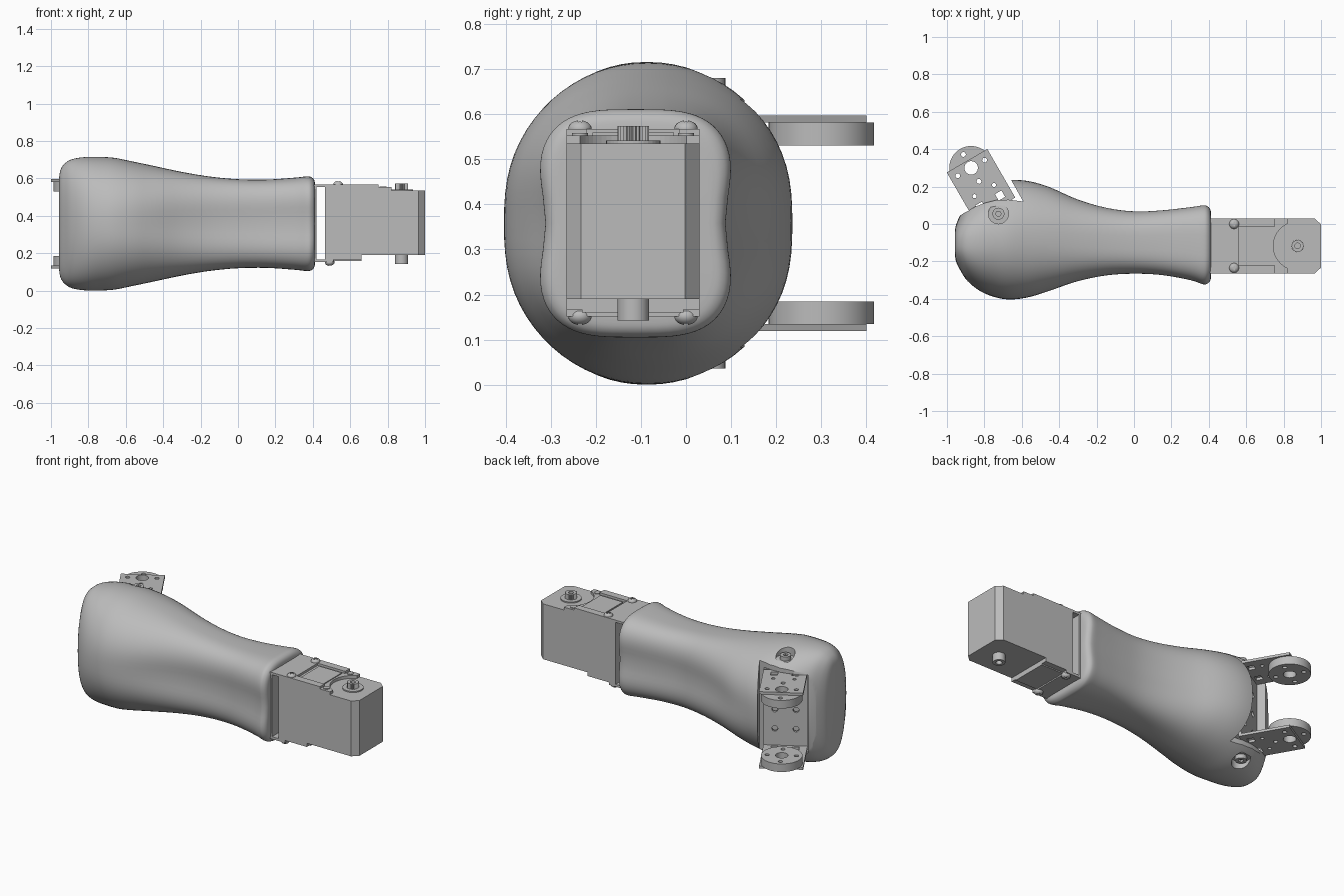
import bpy, bmesh, math
from mathutils import Matrix, Vector

cube = bpy.data.objects.get("Cube")
if cube:
    bpy.data.objects.remove(cube)

grey = bpy.data.materials.new("plain_grey")
grey.use_nodes = True
GREY = (0.5, 0.5, 0.5, 1)
grey.diffuse_color = GREY
grey.node_tree.nodes["Principled BSDF"].inputs["Base Color"].default_value = GREY

MID = 0.358  # height of the horizontal symmetry plane


def finish(name, bm):
    bmesh.ops.recalc_face_normals(bm, faces=bm.faces)
    mesh = bpy.data.meshes.new(name)
    bm.to_mesh(mesh)
    bm.free()
    mesh.materials.append(grey)
    obj = bpy.data.objects.new(name, mesh)
    bpy.context.collection.objects.link(obj)
    return obj


def add_prism(bm, outline, z0, z1):
    low = [bm.verts.new((x, y, z0)) for x, y in outline]
    high = [bm.verts.new((x, y, z1)) for x, y in outline]
    bm.faces.new(low[::-1])
    bm.faces.new(high)
    n = len(low)
    for i in range(n):
        j = (i + 1) % n
        bm.faces.new((low[i], low[j], high[j], high[i]))


def prism(name, outline, z0, z1):
    bm = bmesh.new()
    add_prism(bm, outline, z0, z1)
    return finish(name, bm)


def circle(x, y, r, n=32):
    return [(x + r * math.cos(math.tau * i / n), y + r * math.sin(math.tau * i / n))
            for i in range(n)]


def rect(x0, x1, y0, y1):
    return [(x0, y0), (x1, y0), (x1, y1), (x0, y1)]


def cut(obj, cutter):
    mod = obj.modifiers.new("cut", "BOOLEAN")
    mod.operation, mod.solver, mod.object = "DIFFERENCE", "EXACT", cutter
    graph = bpy.context.evaluated_depsgraph_get()
    mesh = bpy.data.meshes.new_from_object(obj.evaluated_get(graph))
    obj.modifiers.clear()
    obj.data = mesh
    bpy.data.objects.remove(cutter)


def smooth(obj, angle=35):
    bpy.ops.object.select_all(action="DESELECT")
    obj.select_set(True)
    bpy.context.view_layer.objects.active = obj
    bpy.ops.object.shade_smooth_by_angle(angle=math.radians(angle))


# Limb shell: x, back and front y limits, half height, waist, squareness
stations = [
    (-.957, -.17, -.03, .24, 0, 2.6), (-.95, -.205, .0, .285, 0, 2.5),
    (-.93, -.245, .045, .318, 0, 2.4), (-.89, -.305, .11, .344, 0, 2.3),
    (-.82, -.36, .18, .356, 0, 2.2), (-.74, -.395, .225, .357, .01, 2.1),
    (-.66, -.41, .242, .352, .02, 2.1), (-.56, -.4, .238, .332, .03, 2.2),
    (-.45, -.37, .21, .309, .05, 2.3), (-.3, -.32, .145, .277, .08, 2.6),
    (-.15, -.288, .1, .252, .1, 2.9), (0, -.278, .08, .238, .11, 3.1),
    (.15, -.285, .085, .236, .11, 3.3), (.3, -.312, .102, .246, .11, 3.4),
    (.37, -.335, .112, .253, .11, 3.4), (.395, -.33, .106, .247, .11, 3.4),
    (.408, -.315, .09, .232, .11, 3.4), (.412, -.295, .07, .21, .11, 3.4)]


def spline(a, b, c, d, t):
    return [.5 * (2 * q + (r - p) * t + (2 * p - 5 * q + 4 * r - s) * t * t
                  + (3 * q - p - 3 * r + s) * t ** 3) for p, q, r, s in zip(a, b, c, d)]


def signed_power(v, e):
    return math.copysign(abs(v) ** e, v)


rows, last = [], len(stations) - 1
for i in range(last):
    quad = [stations[max(0, min(last, i + k))] for k in (-1, 0, 1, 2)]
    rows += [spline(*quad, t / 4) for t in range(4)]
rows.append(stations[-1])
bm, rings, SIDES = bmesh.new(), [], 72
for x, y0, y1, hz, waist, power in rows:
    ring = []
    for k in range(SIDES):
        a = math.tau * k / SIDES
        z = hz * signed_power(math.sin(a), 2 / power)
        pinch = 1 - waist * math.exp(-(z / .11) ** 2)
        y = (y0 + y1) / 2 + (y1 - y0) / 2 * signed_power(math.cos(a), 2 / power) * pinch
        ring.append(bm.verts.new((x, y, MID + z)))
    rings.append(ring)
for r0, r1 in zip(rings, rings[1:]):
    for k in range(SIDES):
        j = (k + 1) % SIDES
        bm.faces.new((r0[k], r0[j], r1[j], r1[k]))
bm.faces.new(rings[0])
bm.faces.new(rings[-1])
shell = finish("limb_shell", bm)

# Tilted frame of the joint bracket: across and along its arms
across, along = Vector((.866, .5)), Vector((-.5, .866))


def tilt(points):
    return [tuple(across * (p - .604) + along * d) for p, d in points]


# Joint pocket and screw recesses in the shell
arch = [(-.97, .02), (-.91, .058), (-.85, .092), (-.8, .112), (-.74, .127), (-.67, .13),
        (-.592, .12), (-.75, .4), (-1.2, .4)]
cut(shell, prism("pocket_cutter", arch, -.1, .9))
cut(shell, prism("web_cutter", tilt(rect(-.132, .132, .42, .9)), .115, .601))
PIVOT = (-.725, .055)
for z0, z1 in ((.655, .8), (-.1, 2 * MID - .655)):
    cut(shell, prism("recess_cutter", circle(*PIVOT, .054), z0, z1))
smooth(shell)


def mirrored(z0, z1, top):
    return (z0, z1) if top else (2 * MID - z1, 2 * MID - z0)


# Joint bracket: two drilled arms with round horns, joined by a web
HUB = .695


def hole_cutter():
    bm = bmesh.new()
    add_prism(bm, tilt(circle(0, HUB, .036)), -.1, .9)
    for k in range(4):
        a = k * math.pi / 2
        add_prism(bm, tilt(circle(.083 * math.cos(a), HUB + .083 * math.sin(a), .013, 16)), -.1, .9)
    for p in (-.06, .06):
        add_prism(bm, tilt(circle(p, HUB - .14, .011, 16)), -.1, .9)
        add_prism(bm, tilt(rect(p - .02, p + .02, .47, .51)), -.1, .9)
    return finish("hole_cutter", bm)


for top in (True, False):
    side = "upper" if top else "lower"
    arm = prism(side + "_bracket_arm", tilt(rect(-.125, .125, .44, .739)), *mirrored(.581, .597, top))
    horn = prism(side + "_joint_horn", tilt(circle(0, HUB, .117, 48)), *mirrored(.531, .581, top))
    for part in (arm, horn):
        cut(part, hole_cutter())
    smooth(horn)
    screw = prism(side + "_pivot_screw", circle(*PIVOT, .032), *mirrored(.6, .68, top))
    cut(screw, prism("socket_cutter", circle(*PIVOT, .015, 6), *mirrored(.667, .8, top)))
    smooth(screw)

web = prism("bracket_web", tilt(rect(-.125, .125, .44, .456)), .122, .594)
bm = bmesh.new()
for p in (-.06, .06):
    for z in (-.12, 0, .12):
        bmesh.ops.create_cone(
            bm, cap_ends=True, segments=16, radius1=.017, radius2=.017, depth=.2,
            matrix=Matrix.Translation((*(across * (p - .604) + along * .45), MID + z))
            @ Matrix.Rotation(math.radians(30), 4, "Z") @ Matrix.Rotation(math.pi / 2, 4, "X"))
cut(web, finish("web_hole_cutter", bm))

# Servo case with chamfered far corners
Y0, Y1, YC, SHAFT = -.265, .03, -.117, .875
prism("servo_case", [(.465, Y0), (.965, Y0), (1, Y0 + .032), (1, Y1 - .032), (.965, Y1), (.465, Y1)],
      .19, .535)

# Servo lid with round notch about the shaft
arc = [(SHAFT + .13 * math.cos(a), YC + .13 * math.sin(a))
       for a in (math.radians(115 + 130 * k / 24) for k in range(25))]
prism("servo_lid", [(.465, Y1), (.465, Y0), (.82, Y0)] + arc[::-1] + [(.82, Y1)], .535, .553)
prism("lid_panel", rect(.58, .735, YC - .09, YC + .09), .553, .559)

# Servo mounting bracket: end plate, forked upper flange, lower flange
prism("mount_plate", rect(.405, .42, Y0, Y1), .152, .567)
prism("upper_mount_flange",
      [(.41, Y0), (.75, Y0), (.75, Y0 + .045), (.56, Y0 + .045), (.56, Y1 - .045),
       (.75, Y1 - .045), (.75, Y1), (.41, Y1)], .553, .567)
prism("lower_mount_flange", rect(.41, .51, Y0, Y1), .152, .167)
prism("servo_base_block", rect(.48, .66, Y0 + .035, Y1 - .035), .16, .19)
for y, side in ((Y0, "right"), (Y1 - .035, "left")):
    prism(side + "_base_rail", rect(.465, .66, y, y + .035), .167, .19)

# Mounting screws with domed heads
for y, side in ((Y0 + .03, "right"), (Y1 - .03, "left")):
    for x, z, way, level in ((.535, .567, 1, "upper"), (.49, .152, -1, "lower")):
        bm = bmesh.new()
        bmesh.ops.create_uvsphere(bm, u_segments=24, v_segments=12, radius=.026)
        bmesh.ops.scale(bm, verts=bm.verts, vec=(1, 1, .75))
        bmesh.ops.translate(bm, verts=bm.verts, vec=(x, y, z))
        head = finish(f"{level}_{side}_screw", bm)
        for lx, ly in ((.014, .004), (.004, .014)):
            cut(head, prism("slot_cutter", rect(x - lx, x + lx, y - ly, y + ly),
                            *sorted((z + way * .011, z + way * .05))))
        smooth(head)
    smooth(prism(side + "_lid_screw", circle(.775, y, .018, 20), .55, .558))

# Output shaft with splines, plain lower pivot
spline_ring = []
for k in range(48):
    r, a = (.035 if k % 2 else .03), math.tau * k / 48
    spline_ring.append((SHAFT + r * math.cos(a), YC + r * math.sin(a)))
prism("shaft_collar", circle(SHAFT, YC, .06), .535, .542)
shaft = prism("output_shaft", spline_ring, .53, .574)
cut(shaft, prism("shaft_cutter", circle(SHAFT, YC, .015, 20), .55, .6))
pivot = prism("lower_pivot", circle(SHAFT, YC, .035), .143, .192)
cut(pivot, prism("pivot_cutter", circle(SHAFT, YC, .018, 20), .1, .165))
smooth(pivot)
